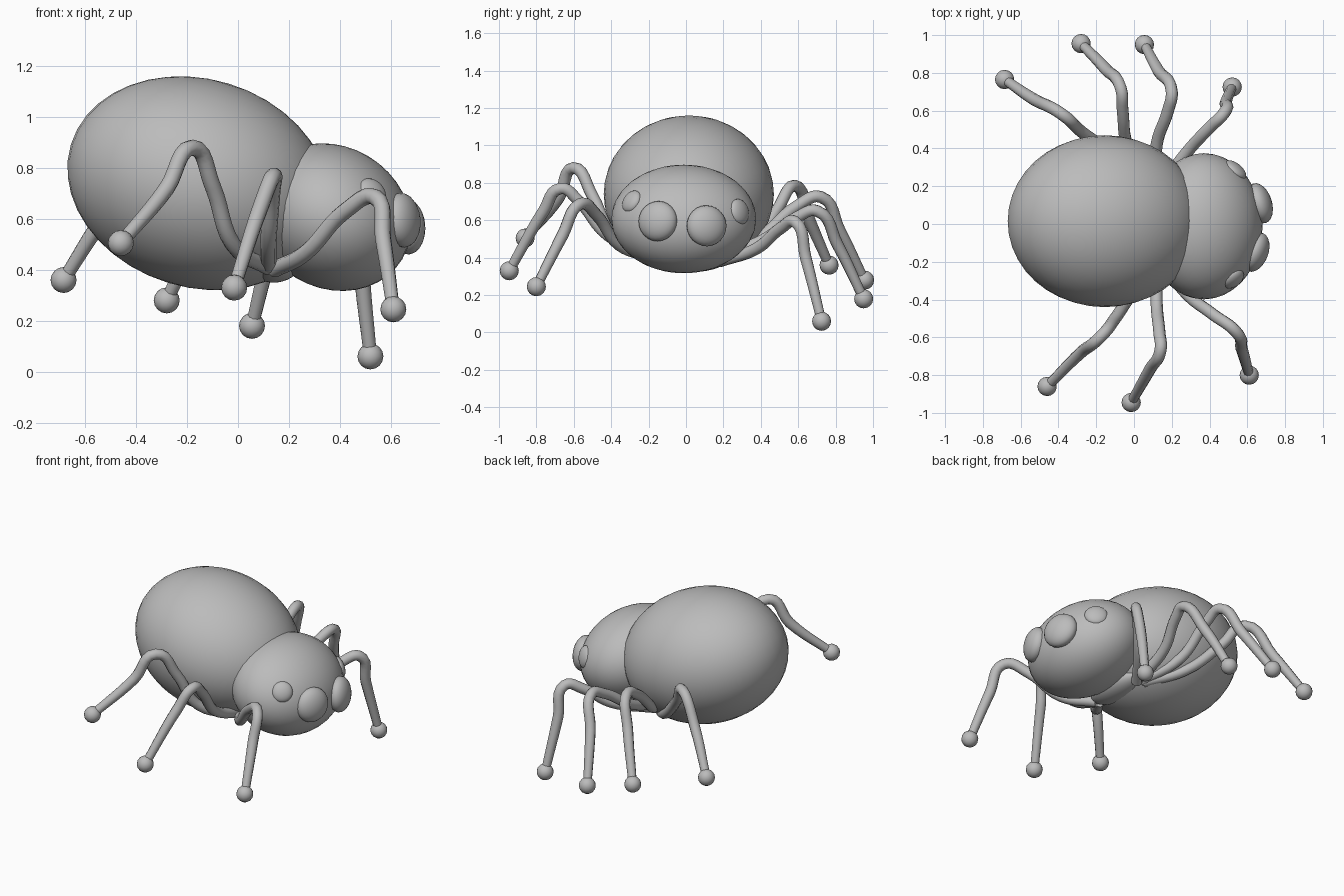
import bpy
from math import radians
from mathutils import Vector

cube = bpy.data.objects.get("Cube")
if cube:
    bpy.data.objects.remove(cube, do_unlink=True)

GREY = (0.5, 0.5, 0.5, 1)
mat = bpy.data.materials.new("plain grey")
mat.use_nodes = True
mat.diffuse_color = GREY
mat.node_tree.nodes["Principled BSDF"].inputs["Base Color"].default_value = GREY


def finish(obj, name):
    obj.name = name
    obj.data.materials.append(mat)
    bpy.ops.object.shade_smooth_by_angle(angle=radians(40))
    return obj


def ellipsoid(name, loc, radii, rot=(0, 0, 0), segments=32):
    bpy.ops.mesh.primitive_uv_sphere_add(segments=segments, ring_count=segments // 2,
                                         radius=1, location=loc, rotation=rot)
    obj = bpy.context.object
    obj.scale = radii
    return finish(obj, name)


def eye(name, loc, normal, radius, depth):
    rot = Vector(normal).to_track_quat("Z", "Y").to_euler()
    ellipsoid(name, loc, (radius, radius, depth), rot, 24)


def leg(name, points):
    # Bent tube through the joints, ending in a ball foot
    curve = bpy.data.curves.new(name, "CURVE")
    curve.dimensions = "3D"
    curve.bevel_depth = 0.032
    curve.bevel_resolution = 3
    curve.resolution_u = 6
    curve.use_fill_caps = True
    spline = curve.splines.new("BEZIER")
    spline.bezier_points.add(len(points) - 1)
    for bp, p in zip(spline.bezier_points, points):
        bp.co = p
        bp.handle_left_type = bp.handle_right_type = "AUTO"
    spline.bezier_points[-1].radius = 0.8
    obj = bpy.data.objects.new(name, curve)
    bpy.context.collection.objects.link(obj)
    bpy.ops.object.select_all(action="DESELECT")
    obj.select_set(True)
    bpy.context.view_layer.objects.active = obj
    bpy.ops.object.convert(target="MESH")
    finish(bpy.context.object, name)
    ellipsoid(name + "_foot", points[-1], (0.051,) * 3, segments=16)


# Body
ellipsoid("abdomen", (-0.155, 0.015, 0.74), (0.524, 0.455, 0.409), (0, radians(17), 0), 40)
ellipsoid("head", (0.37, -0.012, 0.607), (0.321, 0.387, 0.278), (0, radians(31), 0), 40)
ellipsoid("thorax", (0.14, 0, 0.42), (0.1, 0.2, 0.07))

# Eyes
eye("right_front_eye", (0.645, -0.15, 0.595), (0.93, -0.36, 0.1), 0.108, 0.065)
eye("left_front_eye", (0.665, 0.11, 0.57), (0.94, 0.3, 0.06), 0.11, 0.065)
eye("right_side_eye", (0.525, -0.29, 0.70), (0.55, -0.7, 0.45), 0.064, 0.035)
eye("left_side_eye", (0.535, 0.285, 0.645), (0.6, 0.75, 0.2), 0.07, 0.035)

# Legs, from hip to foot
leg("right_back_leg", [(0.12, -0.18, 0.41), (-0.02, -0.38, 0.5), (-0.1, -0.5, 0.73),
                       (-0.18, -0.6, 0.88), (-0.28, -0.68, 0.72), (-0.46, -0.86, 0.505)])
leg("right_middle_leg", [(0.12, -0.18, 0.41), (0.12, -0.42, 0.52), (0.135, -0.58, 0.71),
                         (0.14, -0.67, 0.77), (0.09, -0.76, 0.65), (-0.015, -0.945, 0.33)])
leg("right_front_leg", [(0.14, -0.18, 0.4), (0.27, -0.36, 0.47), (0.42, -0.48, 0.63),
                        (0.54, -0.57, 0.685), (0.57, -0.66, 0.52), (0.61, -0.8, 0.245)])
leg("left_back_leg", [(0.08, 0.18, 0.4), (-0.1, 0.36, 0.47), (-0.28, 0.49, 0.66),
                      (-0.38, 0.58, 0.785), (-0.53, 0.66, 0.6), (-0.685, 0.765, 0.36)])
leg("left_rear_middle_leg", [(0.1, 0.18, 0.4), (-0.03, 0.4, 0.51), (-0.06, 0.6, 0.68),
                             (-0.07, 0.72, 0.725), (-0.15, 0.82, 0.55), (-0.28, 0.955, 0.28)])
leg("left_front_middle_leg", [(0.12, 0.18, 0.4), (0.12, 0.42, 0.5), (0.18, 0.6, 0.62),
                              (0.2, 0.7, 0.65), (0.13, 0.81, 0.47), (0.055, 0.95, 0.18)])
leg("left_front_leg", [(0.13, 0.18, 0.38), (0.28, 0.38, 0.45), (0.4, 0.51, 0.56),
                       (0.475, 0.585, 0.59), (0.485, 0.64, 0.4), (0.52, 0.725, 0.06)])
